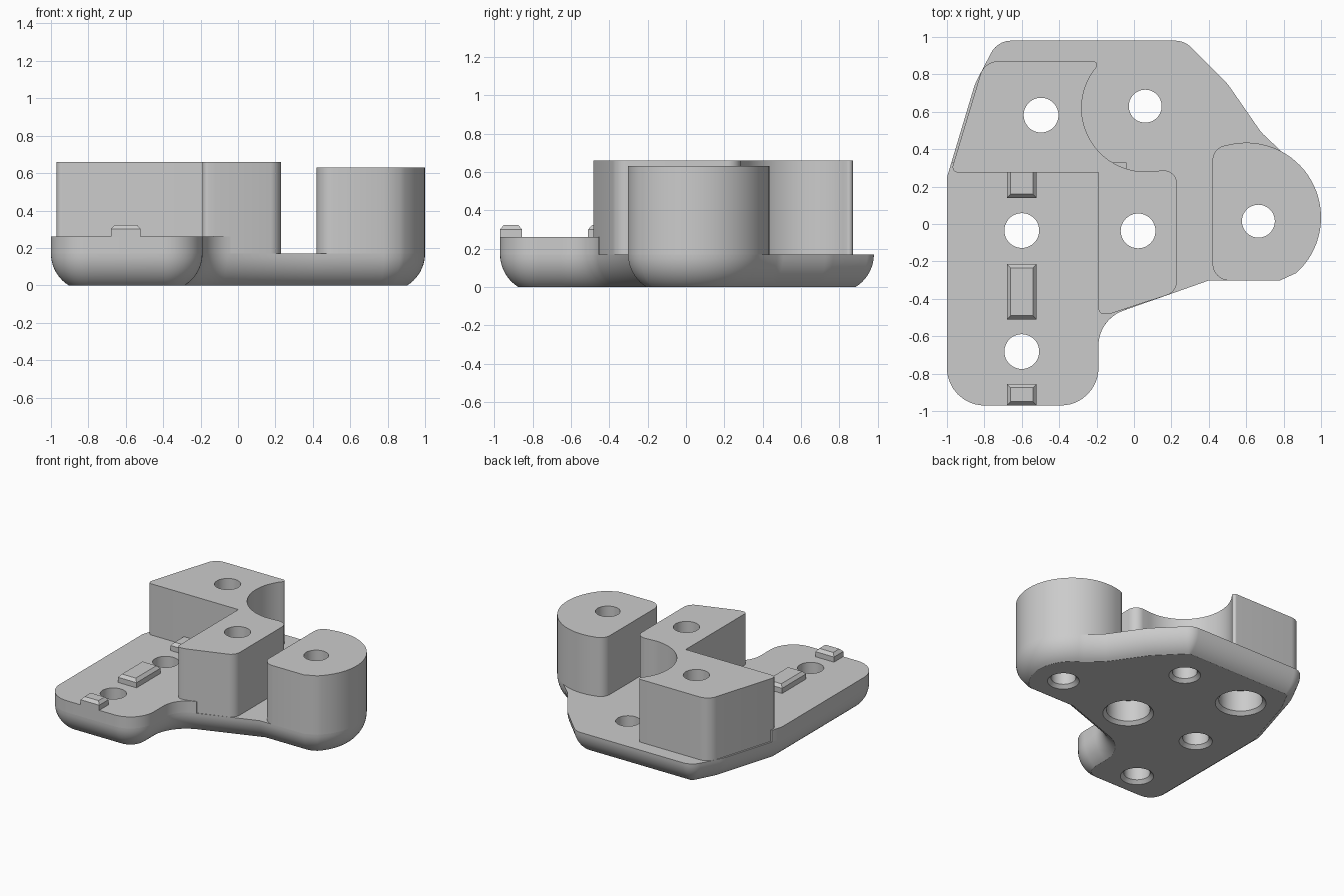
import bpy, bmesh
from math import sin, cos, radians
from mathutils import Vector

cube = bpy.data.objects.get("Cube")
if cube:
    bpy.data.objects.remove(cube, do_unlink=True)

grey = bpy.data.materials.new("plain grey")
grey.use_nodes = True
tone = (0.6, 0.6, 0.6, 1)
grey.diffuse_color = tone
grey.node_tree.nodes["Principled BSDF"].inputs["Base Color"].default_value = tone


def arc(cx, cy, r, a0, a1, n=24):
    steps = [radians(a0 + (a1 - a0) * i / n) for i in range(n + 1)]
    return [(cx + r * cos(a), cy + r * sin(a)) for a in steps]


def rounded(points, n=10):
    """Outline from (x, y) or (x, y, radius) corners."""
    out = []
    for i, p in enumerate(points):
        c = Vector(p[:2])
        if len(p) < 3:
            out.append(c)
            continue
        r = p[2]
        u = (Vector(points[i - 1][:2]) - c).normalized()
        v = (Vector(points[(i + 1) % len(points)][:2]) - c).normalized()
        half = u.angle(v) / 2
        mid = c + (u + v).normalized() * r / sin(half)
        t = r * cos(half) / sin(half)
        a, b = c + u * t - mid, c + v * t - mid
        for k in range(n + 1):
            out.append(mid + a.lerp(b, k / n).normalized() * r)
    return out


def inset(outline, d):
    """Move a counter-clockwise outline inward by d."""
    out = []
    for i, p in enumerate(outline):
        e = (p - outline[i - 1]).normalized()
        f = (outline[(i + 1) % len(outline)] - p).normalized()
        n1, n2 = Vector((-e.y, e.x)), Vector((-f.y, f.x))
        out.append(p + (n1 + n2) * d / (1 + n1.dot(n2)))
    return out


def stack(bm, rings):
    """Skin a closed solid through rings of 3D points, bottom to top."""
    loops = [[bm.verts.new(co) for co in ring] for ring in rings]
    n = len(loops[0])
    for lo, hi in zip(loops, loops[1:]):
        for i in range(n):
            j = (i + 1) % n
            bm.faces.new((lo[i], lo[j], hi[j], hi[i]))
    bm.faces.new(loops[0][::-1])
    bm.faces.new(loops[-1])


def finish(bm, name):
    bmesh.ops.recalc_face_normals(bm, faces=bm.faces)
    mesh = bpy.data.meshes.new(name)
    bm.to_mesh(mesh)
    bm.free()
    mesh.materials.append(grey)
    ob = bpy.data.objects.new(name, mesh)
    bpy.context.collection.objects.link(ob)
    return ob


def solid(name, outline, levels):
    """Outline carried through (height, inset) levels."""
    bm = bmesh.new()
    stack(bm, [[(p.x, p.y, z) for p in inset(outline, d)] for z, d in levels])
    return finish(bm, name)


# Heights
FLOOR, DECK, BLOCK, POST = 0.17, 0.26, 0.66, 0.63
lobe = [(0.78, -0.302)] + arc(0.6, 0.035, 0.4, -48, 62)
foot = [(-1, -0.97, 0.2), (-0.19, -0.97, 0.2), (-0.19, -0.51, 0.2)]

# Base plate with a rolled underside
R = 0.2
angles = [radians(58.2 * (1 - i / 10)) for i in range(11)]
roll = [(FLOOR - R * sin(a), R * (1 - cos(a))) for a in angles]
base = solid("base_plate", rounded(
    foot + [(0.4, -0.302)] + lobe +
    [(0.68, 0.49, 0.2), (0.5, 0.75, 0.3), (0.27, 0.98, 0.12),
     (-0.73, 0.98, 0.12), (-0.85, 0.75, 0.3), (-1, 0.25)]), roll)

# Raised deck over the foot
deck = solid("raised_deck", rounded(
    foot + [(-0.04, -0.457), (-0.04, 0.33), (-0.976, 0.33), (-1, 0.25)]),
    [(FLOOR, 0), (DECK, 0)])

# Tall angled block with a round bite
bite = arc(0.06, 0.62, 0.34, -82, -220, 32)
block = solid("angled_block", rounded(
    [(-0.98, 0.275, 0.03), (-0.19, 0.275), (-0.19, -0.485, 0.03),
     (-0.12, -0.478), (0.23, -0.362, 0.08), (0.23, 0.29, 0.07)] + bite +
    [(-0.185, 0.87, 0.02), (-0.8, 0.87, 0.1)]),
    [(FLOOR, 0), (BLOCK, 0)])

# Rounded post
post = solid("rounded_post", rounded(
    [(0.42, -0.302, 0.09)] + lobe + arc(0.6, 0.035, 0.4, 66, 100, 8) +
    [(0.42, 0.405, 0.08)]), [(FLOOR, 0), (POST, 0)])

# Drilled holes: small bores are chamfered, block bores are stepped
cut = bmesh.new()
holes = [(-0.6, -0.035, 0.093, False), (-0.6, -0.682, 0.093, False),
         (0.06, 0.63, 0.088, False), (0.665, 0.015, 0.088, False),
         (-0.497, 0.582, 0.093, True), (0.022, -0.037, 0.093, True)]
for x, y, r, stepped in holes:
    wide = 0.155 if stepped else r
    profile = [(-0.05, wide + 0.025), (0, wide + 0.025), (0.025, wide)]
    if stepped:
        profile += [(0.19, wide), (0.19, r)]
    profile.append((0.8, r))
    stack(cut, [[(px, py, z) for px, py in arc(x, y, rad, 0, 360, 48)[:-1]]
                for z, rad in profile])
cutter = finish(cut, "hole_cutter")
cutter.hide_render = True

parts = [base, deck, block, post]
for ob in parts:
    mod = ob.modifiers.new("holes", "BOOLEAN")
    mod.operation = "DIFFERENCE"
    mod.solver = "EXACT"
    mod.object = cutter
deps = bpy.context.evaluated_depsgraph_get()
drilled = [bpy.data.meshes.new_from_object(ob.evaluated_get(deps)) for ob in parts]
for ob, mesh in zip(parts, drilled):
    ob.modifiers.clear()
    ob.data = mesh
bpy.data.objects.remove(cutter, do_unlink=True)

# Chamfered locating keys along the deck
for name, y0, y1 in (("front_key", -0.97, -0.855), ("middle_key", -0.51, -0.215),
                     ("rear_key", 0.14, 0.31)):
    parts.append(solid(name, rounded([(-0.68, y0), (-0.52, y0), (-0.52, y1), (-0.68, y1)]),
                       [(DECK, 0), (0.3, 0), (0.323, 0.02)]))

# Smooth the curved walls, keep real edges sharp
bpy.ops.object.select_all(action="DESELECT")
for ob in parts:
    ob.select_set(True)
bpy.context.view_layer.objects.active = base
bpy.ops.object.shade_smooth_by_angle(angle=radians(30))
